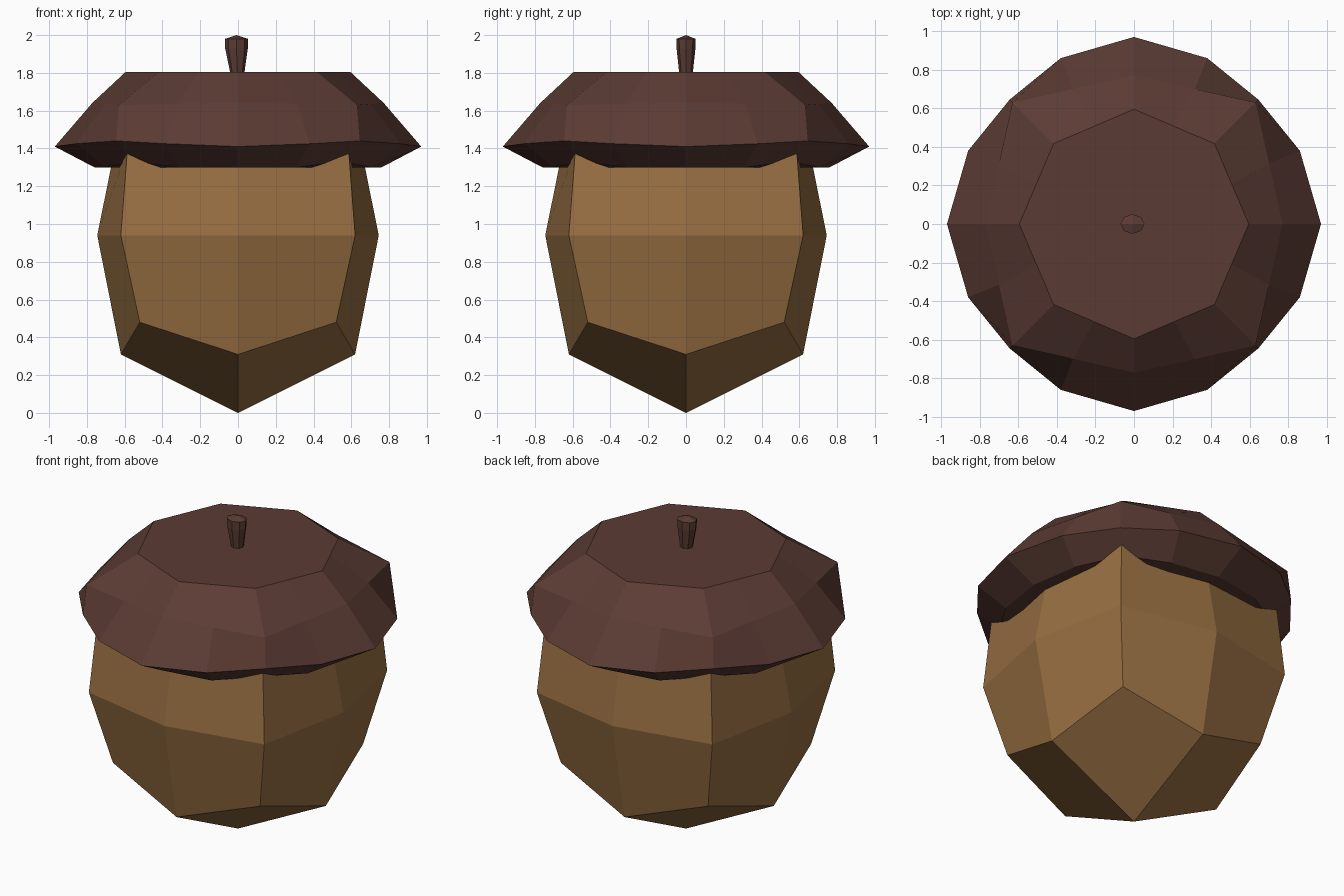
import bpy, bmesh, math

if "Cube" in bpy.data.objects:
    bpy.data.objects.remove(bpy.data.objects["Cube"])


def material(name, rgb):
    m = bpy.data.materials.new(name)
    m.diffuse_color = (*rgb, 1)
    m.use_nodes = True
    m.node_tree.nodes["Principled BSDF"].inputs["Base Color"].default_value = m.diffuse_color
    return m


nut_brown = material("nut brown", (0.31, 0.157, 0.054))
cap_brown = material("cap brown", (0.105, 0.044, 0.034))


def ring(keys):
    """Turn key points (axis first, diagonal last) into a full ring with four-fold mirrored symmetry."""
    eighth = keys + [(y, x, z) for x, y, z in reversed(keys[1:-1])]
    if len(keys) == 2:
        eighth = keys
    pts = []
    for q in range(4):
        c, s = [(1, 0), (0, 1), (-1, 0), (0, -1)][q]
        pts += [(x * c - y * s, x * s + y * c, z) for x, y, z in eighth]
    return pts


def loft(name, rings, mat, bottom=None, top=None):
    """Skin the rings; close the ends with quads to a tip, or with a flat face."""
    bm = bmesh.new()
    loops = [[bm.verts.new(p) for p in r] for r in rings]
    n = len(loops[0])
    for a, b in zip(loops, loops[1:]):
        for i in range(n):
            j = (i + 1) % n
            bm.faces.new((a[i], a[j], b[j], b[i]))
    for loop, tip in ((loops[0], bottom), (loops[-1], top)):
        if tip is None:
            bm.faces.new(loop)
        else:
            t = bm.verts.new(tip)
            for i in range(0, n, 2):
                bm.faces.new((t, loop[i], loop[i + 1], loop[(i + 2) % n]))
    bmesh.ops.recalc_face_normals(bm, faces=bm.faces)
    me = bpy.data.meshes.new(name)
    bm.to_mesh(me)
    bm.free()
    me.materials.append(mat)
    ob = bpy.data.objects.new(name, me)
    bpy.context.collection.objects.link(ob)
    return ob


# Nut: rounded cube, four quads meeting at the bottom tip
nut = [
    [(0.62, 0, 0.31), (0.52, 0.52, 0.48)],
    [(0.745, 0, 0.94), (0.62, 0.62, 0.94)],
    [(0.62, 0, 1.56), (0.585, 0.585, 1.40)],
]
loft("nut", [ring(k) for k in nut], nut_brown, (0, 0, 0), (0, 0, 1.70))

# Cap: 16-sided rim, narrowing to a flat octagonal top
cap = [
    [(0.76, 0, 1.30), (0.71, 0.31, 1.30), (0.55, 0.55, 1.33)],
    [(0.97, 0, 1.41), (0.86, 0.38, 1.425), (0.645, 0.645, 1.44)],
    [(0.77, 0, 1.642), (0.70, 0.315, 1.636), (0.63, 0.63, 1.63)],
    [(0.595, 0, 1.805), (0.506, 0.209, 1.805), (0.417, 0.417, 1.805)],
]
loft("cap", [ring(k) for k in cap], cap_brown)

# Stem: small flared octagonal stalk with a low peaked end
stem = []
for z, rx, ry, cx in ((1.78, 0.034, 0.034, -0.003), (1.93, 0.06, 0.05, -0.008),
                      (1.98, 0.062, 0.051, -0.008)):
    stem.append([(cx + rx * math.cos(i * math.pi / 4), ry * math.sin(i * math.pi / 4), z)
                 for i in range(8)])
loft("stem", stem, cap_brown, top=(-0.008, 0, 2.0))
